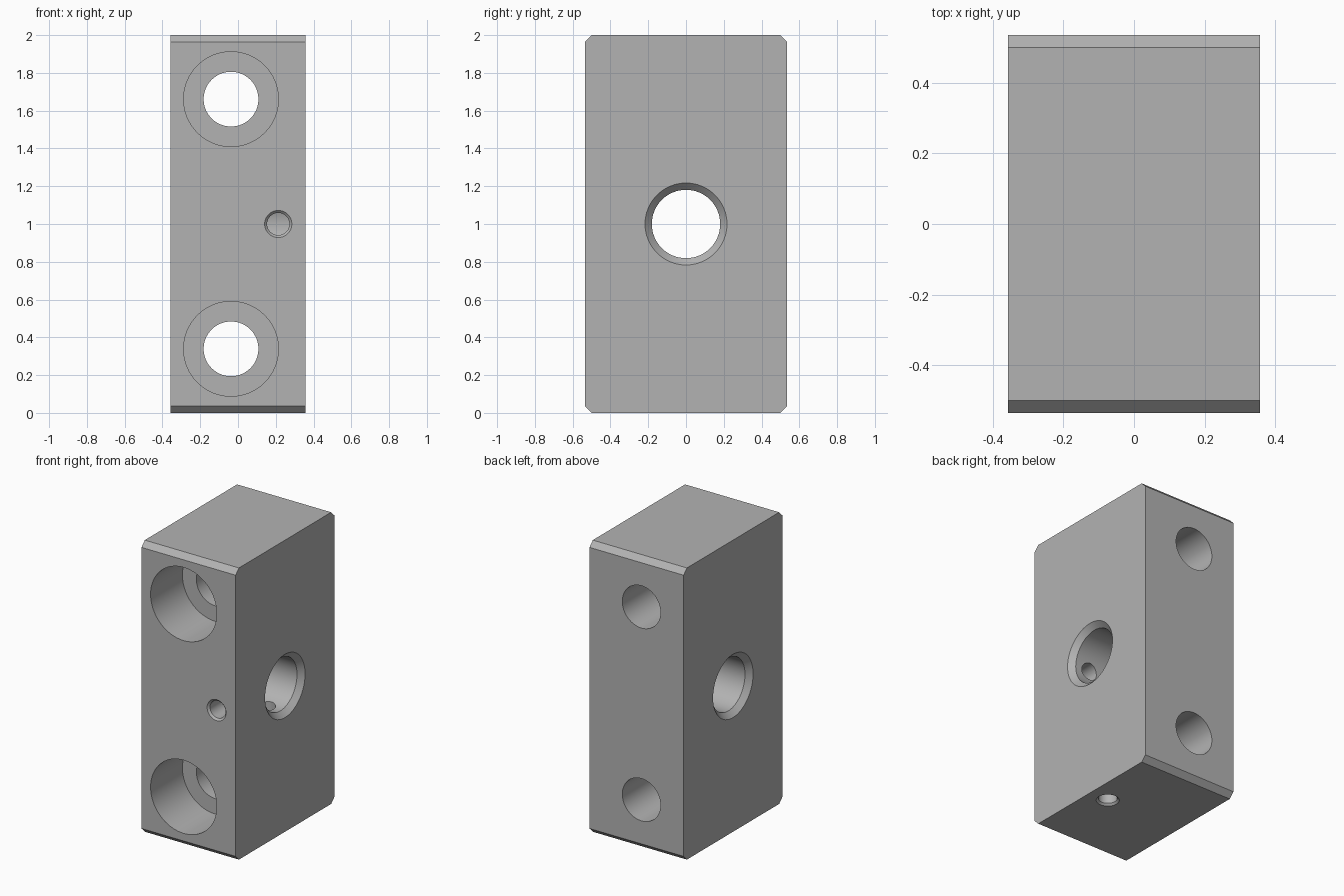
import bpy, bmesh, math
from mathutils import Matrix, Vector

if "Cube" in bpy.data.objects:
    bpy.data.objects.remove(bpy.data.objects["Cube"])

HX, HY, H, C = 0.357, 0.536, 2.0, 0.036   # half width, half depth, height, chamfer

grey = bpy.data.materials.new("metal_grey")
grey.diffuse_color = (0.45, 0.45, 0.45, 1)
grey.use_nodes = True
grey.node_tree.nodes["Principled BSDF"].inputs["Base Color"].default_value = grey.diffuse_color


def add_object(name, bm):
    bmesh.ops.recalc_face_normals(bm, faces=bm.faces)
    mesh = bpy.data.meshes.new(name)
    bm.to_mesh(mesh)
    bm.free()
    mesh.materials.append(grey)
    obj = bpy.data.objects.new(name, mesh)
    bpy.context.collection.objects.link(obj)
    return obj


def lathe(name, profile, origin, direction, n=64):
    """Solid of revolution: (radius, distance) pairs along a direction."""
    bm = bmesh.new()
    rings = [[bm.verts.new((r * math.cos(2 * math.pi * i / n),
                            r * math.sin(2 * math.pi * i / n), d))
              for i in range(n)] for r, d in profile]
    for a, b in zip(rings, rings[1:]):
        for i in range(n):
            j = (i + 1) % n
            bm.faces.new((a[i], a[j], b[j], b[i]))
    bm.faces.new(rings[0])
    bm.faces.new(rings[-1])
    turn = Vector((0, 0, 1)).rotation_difference(Vector(direction)).to_matrix().to_4x4()
    bmesh.ops.transform(bm, matrix=Matrix.Translation(origin) @ turn, verts=bm.verts)
    return add_object(name, bm)


# Block: chamfered side profile extruded across the width
bm = bmesh.new()
side = [(-HY + C, 0), (HY - C, 0), (HY, C), (HY, H - C),
        (HY - C, H), (-HY + C, H), (-HY, H - C), (-HY, C)]
face = bm.faces.new([bm.verts.new((-HX, y, z)) for y, z in side])
ext = bmesh.ops.extrude_face_region(bm, geom=[face])
bmesh.ops.translate(bm, vec=(2 * HX, 0, 0),
                    verts=[v for v in ext["geom"] if isinstance(v, bmesh.types.BMVert)])
block = add_object("mounting_block", bm)

cutters = []

# Counterbored bolt holes, front to back
for z in (1 - 0.661, 1 + 0.661):
    cutters.append(lathe("bolt_hole_cutter",
                         [(0.251, -0.1), (0.251, 0.345), (0.145, 0.345), (0.145, 1.2)],
                         (-0.037, -HY, z), (0, 1, 0)))

# Main cross bore, countersunk at both ends
cutters.append(lathe("cross_bore_cutter",
                     [(0.253, -HX - 0.036), (0.181, -HX + 0.036),
                      (0.181, HX - 0.036), (0.253, HX + 0.036)],
                     (0, 0, 1), (1, 0, 0)))

# Small countersunk ports from front and bottom into the bore
port = [(0.085, -0.013), (0.059, 0.013)]
cutters.append(lathe("front_port_cutter", port + [(0.059, HY)],
                     (0.213, -HY, 1), (0, 1, 0), 48))
cutters.append(lathe("bottom_port_cutter", port + [(0.059, 1.0)],
                     (0.213, 0, 0), (0, 0, 1), 48))

# Cut the holes and tidy up
bpy.context.view_layer.objects.active = block
block.select_set(True)
for cutter in cutters:
    mod = block.modifiers.new("hole", 'BOOLEAN')
    mod.operation, mod.solver, mod.object = 'DIFFERENCE', 'EXACT', cutter
    bpy.ops.object.modifier_apply(modifier=mod.name)
    bpy.data.objects.remove(cutter)

bpy.ops.object.shade_smooth_by_angle(angle=math.radians(30))
